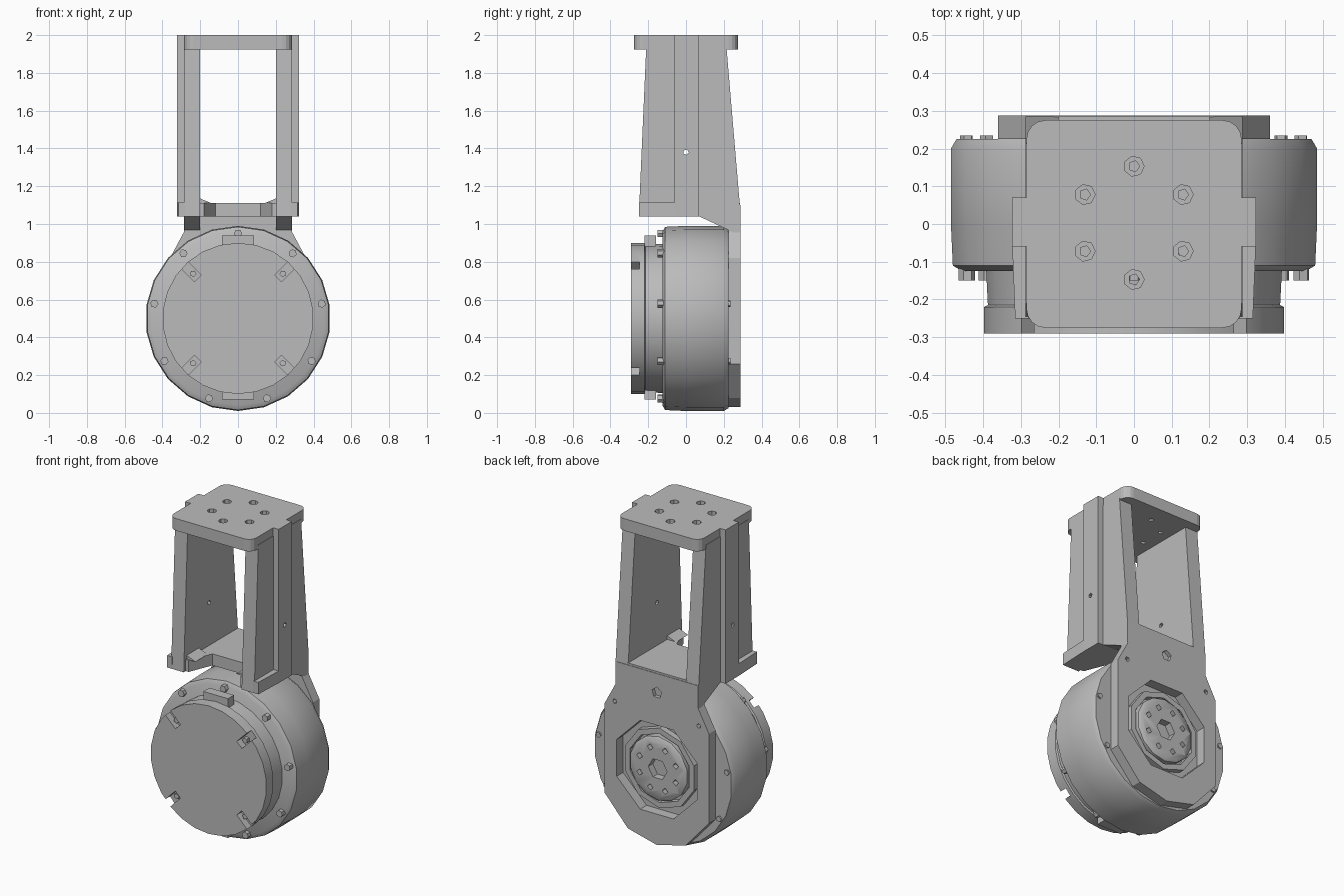
import bpy, bmesh
from math import cos, sin, pi, radians
from mathutils import Vector

if "Cube" in bpy.data.objects:
    bpy.data.objects.remove(bpy.data.objects["Cube"])

grey = bpy.data.materials.new("Light grey metal")
grey.use_nodes = True
grey.diffuse_color = (0.5, 0.5, 0.5, 1)
grey.node_tree.nodes["Principled BSDF"].inputs["Base Color"].default_value = (0.5, 0.5, 0.5, 1)

CZ = 0.5  # height of the motor axis


def finish(name, bm, smooth=False):
    bmesh.ops.recalc_face_normals(bm, faces=bm.faces[:])
    mesh = bpy.data.meshes.new(name)
    bm.to_mesh(mesh)
    bm.free()
    mesh.materials.append(grey)
    ob = bpy.data.objects.new(name, mesh)
    bpy.context.collection.objects.link(ob)
    if smooth:
        activate(ob)
        bpy.ops.object.shade_smooth_by_angle(angle=radians(35))
    return ob


def activate(ob):
    bpy.ops.object.select_all(action='DESELECT')
    ob.select_set(True)
    bpy.context.view_layer.objects.active = ob


def prism(name, outline, axis, lo, hi):
    """Extrude a 2D outline along x, y or z."""
    place = {'x': lambda a, b, t: (t, a, b),
             'y': lambda a, b, t: (a, t, b),
             'z': lambda a, b, t: (a, b, t)}[axis]
    bm = bmesh.new()
    base = bm.faces.new([bm.verts.new(place(a, b, lo)) for a, b in outline])
    new = bmesh.ops.extrude_face_region(bm, geom=[base])["geom"]
    shift = Vector(place(0, 0, hi - lo))
    bmesh.ops.translate(bm, vec=shift, verts=[v for v in new if isinstance(v, bmesh.types.BMVert)])
    return finish(name, bm)


def ngon(cx, cy, r, n, turn=0.0):
    return [(cx + r * cos(turn + 2 * pi * i / n), cy + r * sin(turn + 2 * pi * i / n)) for i in range(n)]


def box(x0, x1, y0, y1):
    return [(x0, y0), (x1, y0), (x1, y1), (x0, y1)]


def lathe(name, profile, sides, closed=False):
    """Turn (radius, y) points around the motor axis."""
    bm = bmesh.new()
    rings = [[bm.verts.new((a, y, b)) for a, b in ngon(0, CZ, r, sides, pi / 2)] for r, y in profile]
    pairs = list(zip(rings, rings[1:]))
    if closed:
        pairs.append((rings[-1], rings[0]))
    for p, q in pairs:
        for i in range(sides):
            j = (i + 1) % sides
            bm.faces.new((p[i], p[j], q[j], q[i]))
    if not closed:
        bm.faces.new(rings[0])
        bm.faces.new(rings[-1])
    return finish(name, bm, True)


def cut(ob, *cutters):
    for c in cutters:
        mod = ob.modifiers.new("Cut", 'BOOLEAN')
        mod.operation = 'DIFFERENCE'
        mod.solver = 'EXACT'
        mod.object = c
        activate(ob)
        bpy.ops.object.modifier_apply(modifier=mod.name)
        bpy.data.objects.remove(c)


# Motor housing
lathe("motor_body", [(0.46, -0.125), (0.485, -0.11), (0.49, 0.0), (0.49, 0.2), (0.475, 0.225)], 22)
cap = lathe("front_cap", [(0.4, -0.29), (0.4, -0.22), (0.39, -0.215), (0.395, -0.115)], 26)

# Four screw slots at the rim of the cap
for k in range(4):
    a = pi / 4 + k * pi / 2
    d, s = Vector((cos(a), sin(a))), Vector((-sin(a), cos(a)))
    corners = [d * r + s * w for r, w in ((0.3, -0.025), (0.45, -0.025), (0.45, 0.025), (0.3, 0.025))]
    cut(cap, prism("slot_cutter", [(p.x, p.y + CZ) for p in corners], 'y', -0.32, -0.245))
    c = d * 0.335
    prism("slot_screw", ngon(c.x, c.y + CZ, 0.018, 5, a), 'y', -0.27, -0.24)

# Locating tabs above and below the cap
for name, z0, z1 in (("top_tab", 0.88, 0.94), ("bottom_tab", 0.07, 0.12)):
    prism(name, box(-0.085, 0.085, z0, z1), 'y', -0.22, -0.16)

# Flange bolts on both ends of the housing
for k in range(9):
    x, z = ngon(0, CZ, 0.45, 9, pi / 2)[k]
    prism("front_flange_bolt", ngon(x, z, 0.022, 6, k), 'y', -0.15, -0.11)
    if abs(x) > 0.37:
        prism("rear_flange_bolt", ngon(x, z, 0.018, 5, k), 'y', 0.2, 0.235)

# Rear mounting plate with an octagonal opening
half = [(0.2, 0.08), (0.36, 0.26), (0.36, 0.82), (0.285, 0.96), (0.285, 1.1)]
outline = [(0, 0.03)] + half + [(-x, z) for x, z in reversed(half)]
plate = prism("rear_plate", outline, 'y', 0.225, 0.288)
cut(plate, prism("opening_cutter", ngon(0, CZ, 0.3, 8, pi / 8), 'y', 0.15, 0.35),
    prism("hole_cutter", ngon(0, 0.98, 0.035, 5, pi / 2), 'y', 0.265, 0.35))
for sx in (-1, 1):
    cut(plate, prism("hole_cutter", ngon(sx * 0.29, 0.85, 0.015, 5), 'y', 0.26, 0.35))

# Output hub inside the opening
lathe("hub_ring", [(0.215, 0.22), (0.25, 0.22), (0.25, 0.262), (0.215, 0.262)], 10, True)
hub = lathe("output_hub", [(0.2, 0.215), (0.2, 0.27), (0.185, 0.28)], 14)
cut(hub, prism("bore_cutter", ngon(0, CZ, 0.065, 6), 'y', 0.235, 0.3))
for x, z in ngon(0, CZ, 0.135, 8, pi / 8):
    cut(hub, prism("bolt_cutter", ngon(x, z, 0.02, 4, x), 'y', 0.25, 0.3))

# Bracket floor with a notched front edge
half = [(0.12, -0.08), (0.18, -0.23), (0.21, -0.23), (0.21, 0.285)]
floor = half + [(-x, y) for x, y in reversed(half)]
prism("bracket_floor", floor, 'z', 1.04, 1.112)

# Bracket arms, mirrored left and right
arm = [(-0.25, 1.04), (0.07, 1.04), (0.285, 0.94), (0.285, 1.1), (0.213, 1.95), (-0.21, 1.95)]
for side, s in (("left", 1), ("right", -1)):
    wall = prism(side + "_arm", arm, 'x', s * 0.2, s * 0.287)
    rib = prism(side + "_arm_rib", box(-0.06, 0.07, 1.04, 2.0), 'x', s * 0.28, s * 0.323)
    for part in (wall, rib):
        cut(part, prism("hole_cutter", ngon(0, 1.38, 0.015, 5), 'x', s * 0.15, s * 0.4))
    foot = [(s * 0.28, -0.05), (s * 0.323, -0.05), (s * 0.315, -0.25), (s * 0.28, -0.25)]
    prism(side + "_arm_foot", foot, 'z', 1.04, 1.115)
    # Corner gusset where the arm meets the floor
    prism(side + "_gusset", [(s * 0.2, 1.11), (s * 0.2, 1.135), (s * 0.14, 1.11)], 'y', -0.22, -0.1)

# Top plate with rounded corners and six bolt holes
rounded = []
for k, (sx, sy) in enumerate(((1, 1), (-1, 1), (-1, -1), (1, -1))):
    for i in range(5):
        a = k * pi / 2 + i * pi / 8
        rounded.append((sx * 0.235 + 0.05 * cos(a), sy * 0.225 + 0.05 * sin(a)))
top = prism("top_plate", rounded, 'z', 1.925, 2.0)
for x, y in ngon(0, 0.003, 0.15, 6, pi / 2):
    cut(top, prism("hole_cutter", ngon(x, y, 0.027, 7), 'z', 1.96, 2.05),
        prism("hole_cutter", ngon(x, y, 0.015, 5), 'z', 1.9, 2.05))
